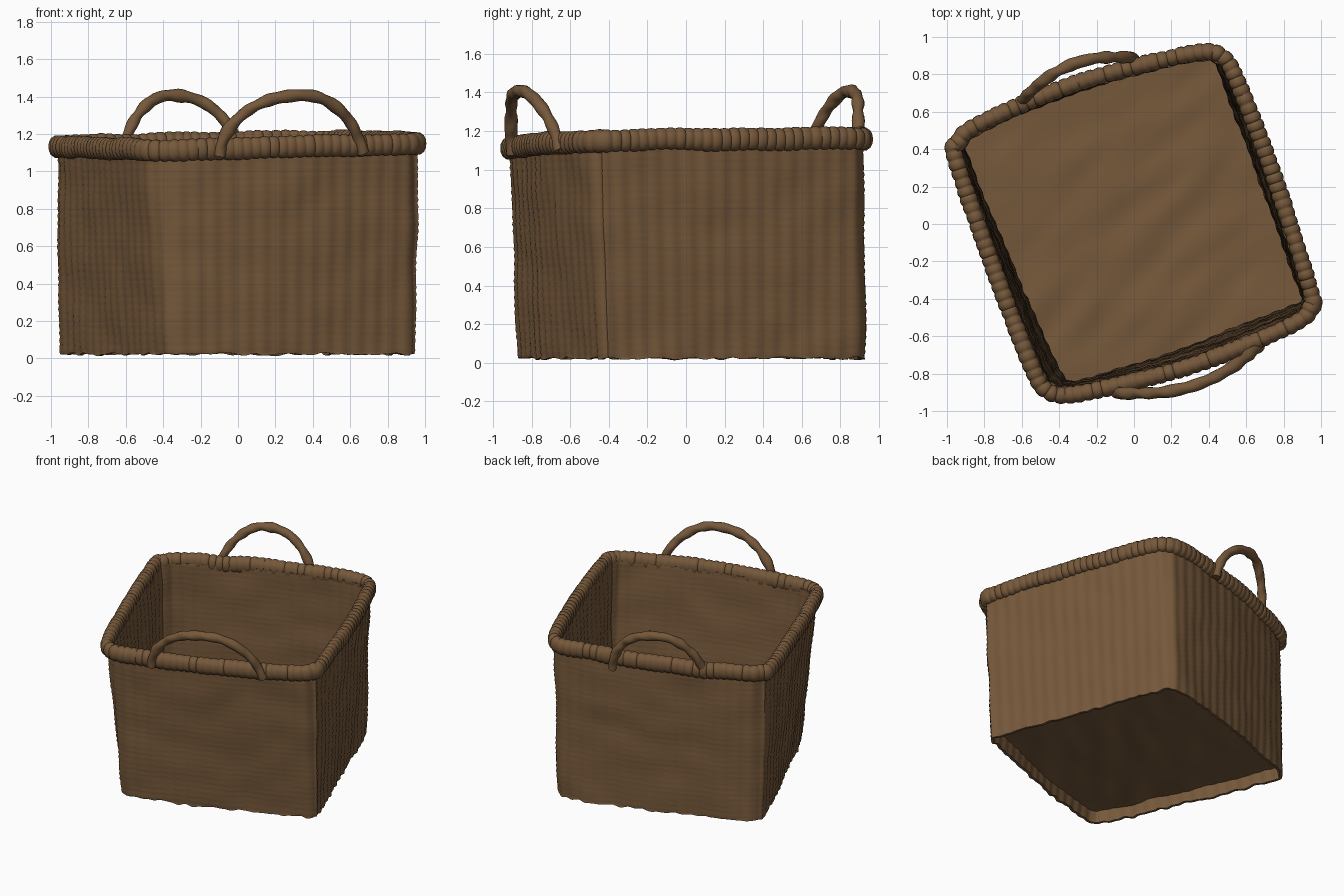
import bpy, bmesh, math
from mathutils import Vector, noise

if "Cube" in bpy.data.objects:
    bpy.data.objects.remove(bpy.data.objects["Cube"])

wicker = bpy.data.materials.new("brown_wicker")
wicker.use_nodes = True
COLOUR = (0.18, 0.098, 0.043, 1)
wicker.diffuse_color = COLOUR
bsdf = wicker.node_tree.nodes["Principled BSDF"]
bsdf.inputs["Base Color"].default_value = COLOUR
bsdf.inputs["Roughness"].default_value = 0.9


def smooth_path(points, count, closed):
    """Catmull-Rom spline resampled at even spacing."""
    pts = [Vector(p) for p in points]
    n = len(pts)
    get = (lambda i: pts[i % n]) if closed else (lambda i: pts[max(0, min(n - 1, i))])
    fine = []
    for i in range(n if closed else n - 1):
        a, b, c, d = (get(i + k) for k in (-1, 0, 1, 2))
        for s in range(20):
            t = s / 20
            fine.append(0.5 * (2 * b + (c - a) * t + (2 * a - 5 * b + 4 * c - d) * t * t
                               + (3 * b - a - 3 * c + d) * t ** 3))
    fine.append(pts[0].copy() if closed else pts[-1].copy())
    dist = [0]
    for p, q in zip(fine, fine[1:]):
        dist.append(dist[-1] + (q - p).length)
    out, j = [], 0
    for i in range(count):
        goal = dist[-1] * i / (count if closed else count - 1)
        while j < len(fine) - 2 and dist[j + 1] < goal:
            j += 1
        t = (goal - dist[j]) / max(dist[j + 1] - dist[j], 1e-9)
        out.append(fine[j].lerp(fine[j + 1], t))
    return out


def loft(name, rings, closed=False, caps=False):
    """Skin a list of closed rings into one smooth object."""
    bm = bmesh.new()
    rows = [[bm.verts.new(p) for p in ring] for ring in rings]
    pairs = list(zip(rows, rows[1:])) + ([(rows[-1], rows[0])] if closed else [])
    for a, b in pairs:
        for i in range(len(a)):
            k = (i + 1) % len(a)
            bm.faces.new((a[i], a[k], b[k], b[i]))
    if caps:
        bm.faces.new(rows[0])
        bm.faces.new(rows[-1])
    bmesh.ops.recalc_face_normals(bm, faces=bm.faces)
    mesh = bpy.data.meshes.new(name)
    bm.to_mesh(mesh)
    bm.free()
    mesh.materials.append(wicker)
    obj = bpy.data.objects.new(name, mesh)
    bpy.context.collection.objects.link(obj)
    bpy.ops.object.select_all(action="DESELECT")
    obj.select_set(True)
    bpy.context.view_layer.objects.active = obj
    bpy.ops.object.shade_smooth_by_angle(angle=math.radians(60))


def tube(name, path, ref, radius, closed=False, sides=14):
    """Sweep a round section whose radius varies along the path."""
    rings, n = [], len(path)
    for i, p in enumerate(path):
        if closed:
            tangent = path[(i + 1) % n] - path[i - 1]
        else:
            tangent = path[min(i + 1, n - 1)] - path[max(i - 1, 0)]
        tangent.normalize()
        u = tangent.cross(ref).normalized()
        v = u.cross(tangent)
        ring = []
        for k in range(sides):
            a = math.tau * k / sides
            ring.append(p + (u * math.cos(a) + v * math.sin(a)) * radius(i / n, a, p))
        rings.append(ring)
    loft(name, rings, closed, not closed)


# Plan outlines: rounded under the rim, squarer at the foot
SEGS = 360
rim = [(-0.952, 0.34), (-0.942, 0.425), (-0.88, 0.505), (-0.62, 0.63), (-0.27, 0.765),
       (0.12, 0.87), (0.37, 0.92), (0.47, 0.895), (0.54, 0.79), (0.74, 0.28),
       (0.945, -0.36), (0.945, -0.45), (0.88, -0.52), (0.63, -0.635), (0.27, -0.77),
       (-0.12, -0.87), (-0.36, -0.915), (-0.465, -0.89), (-0.535, -0.79), (-0.735, -0.28)]
foot = [(-0.935, 0.38), (-0.94, 0.46), (-0.88, 0.525), (-0.6, 0.635), (-0.25, 0.765),
        (0.1, 0.87), (0.33, 0.922), (0.425, 0.915), (0.485, 0.825), (0.71, 0.22),
        (0.92, -0.34), (0.935, -0.405), (0.895, -0.45), (0.6, -0.56), (0.27, -0.69),
        (-0.08, -0.81), (-0.28, -0.87), (-0.365, -0.865), (-0.43, -0.77), (-0.69, -0.2)]
top_plan = smooth_path([(x, y, 0) for x, y in rim], SEGS, True)
foot_plan = smooth_path([(x, y, 0) for x, y in foot], SEGS, True)


def rim_height(p):
    return 1.141 + 0.016 * p.x + 0.018 * p.y


def wall_ring(t, inset, weave):
    """One level of the wall, t from foot (0) to rim (1)."""
    plan = [f.lerp(r, t) for f, r in zip(foot_plan, top_plan)]
    ring = []
    for i, p in enumerate(plan):
        tangent = plan[(i + 1) % SEGS] - plan[i - 1]
        out = Vector((-tangent.y, tangent.x, 0)).normalized()
        base = 0.022 + 0.014 * noise.noise(p * 14)
        z = base + (rim_height(p) - base) * t
        # upright stakes, woven rows and uneven hand work
        stake = 0.003 * math.cos(math.tau * 64 * i / SEGS)
        row = 0.003 * math.sin(z * 150 + 3 * noise.noise(p * 5))
        lump = 0.01 * noise.noise(Vector((p.x * 4, p.y * 4, z * 5)))
        q = p + out * ((stake + row + lump) * weave - inset)
        ring.append(Vector((q.x, q.y, z)))
    return ring


# Walls: outside going up, inside coming down, thinning to the foot
LEVELS = 60
steps = [k / LEVELS for k in range(LEVELS + 1)]
outside = [wall_ring(t, 0.0, 1) for t in steps]
inside = [wall_ring(t, min(0.042, 0.02 + 0.15 * t), 1) for t in reversed(steps)]
loft("basket_walls", outside + inside, closed=True)


# Floor: a rippled sheet set above the foot
def floor_ring(scale, height):
    ring = []
    for p in foot_plan[::3]:
        q = p * scale
        ripple = 0.014 * noise.noise(Vector(((q.x - q.y) * 5, (q.x + q.y) * 2, 0)))
        ring.append(Vector((q.x, q.y, height + ripple)))
    return ring


spread = [0.01 + 0.96 * k / 24 for k in range(25)]
loft("basket_floor", [floor_ring(s, 0.135) for s in spread]
     + [floor_ring(s, 0.11) for s in reversed(spread)], caps=True)

# Rim: a thick upright roll bound with many wraps
rim_path = [Vector((p.x, p.y, rim_height(p) + 0.012 * noise.noise(p * 4)))
            for p in smooth_path(top_plan, 960, True)]


def rim_radius(u, a, p):
    wrap = abs(math.sin(math.pi * 120 * u + 0.5 * noise.noise(p * 6)))
    oval = 0.007 * math.cos(2 * a)
    return 0.044 + 0.01 * math.sqrt(wrap) - oval + 0.005 * noise.noise(p * 9)


tube("wrapped_rim", rim_path, Vector((0, 0, 1)), rim_radius, closed=True)

# Handles: two arched, lightly twisted canes outside the rim
arch = [(-0.1, -0.9, 1.08), (-0.07, -0.905, 1.19), (0.02, -0.905, 1.3), (0.15, -0.9, 1.375),
        (0.3, -0.87, 1.405), (0.43, -0.82, 1.395), (0.54, -0.755, 1.33),
        (0.62, -0.695, 1.23), (0.67, -0.65, 1.1)]
back_arch = [(-0.8 * x - 0.08, -0.985 * y, z) for x, y, z in arch]


def handle_radius(u, a, p):
    twist = math.sin(2 * a + math.tau * 9 * u)
    return 0.031 + 0.002 * twist + 0.008 * noise.noise(p * 11)


for name, points in (("front_handle", arch), ("back_handle", back_arch)):
    tube(name, smooth_path(points, 110, False), Vector((0.35, -0.93, 0)), handle_radius)
